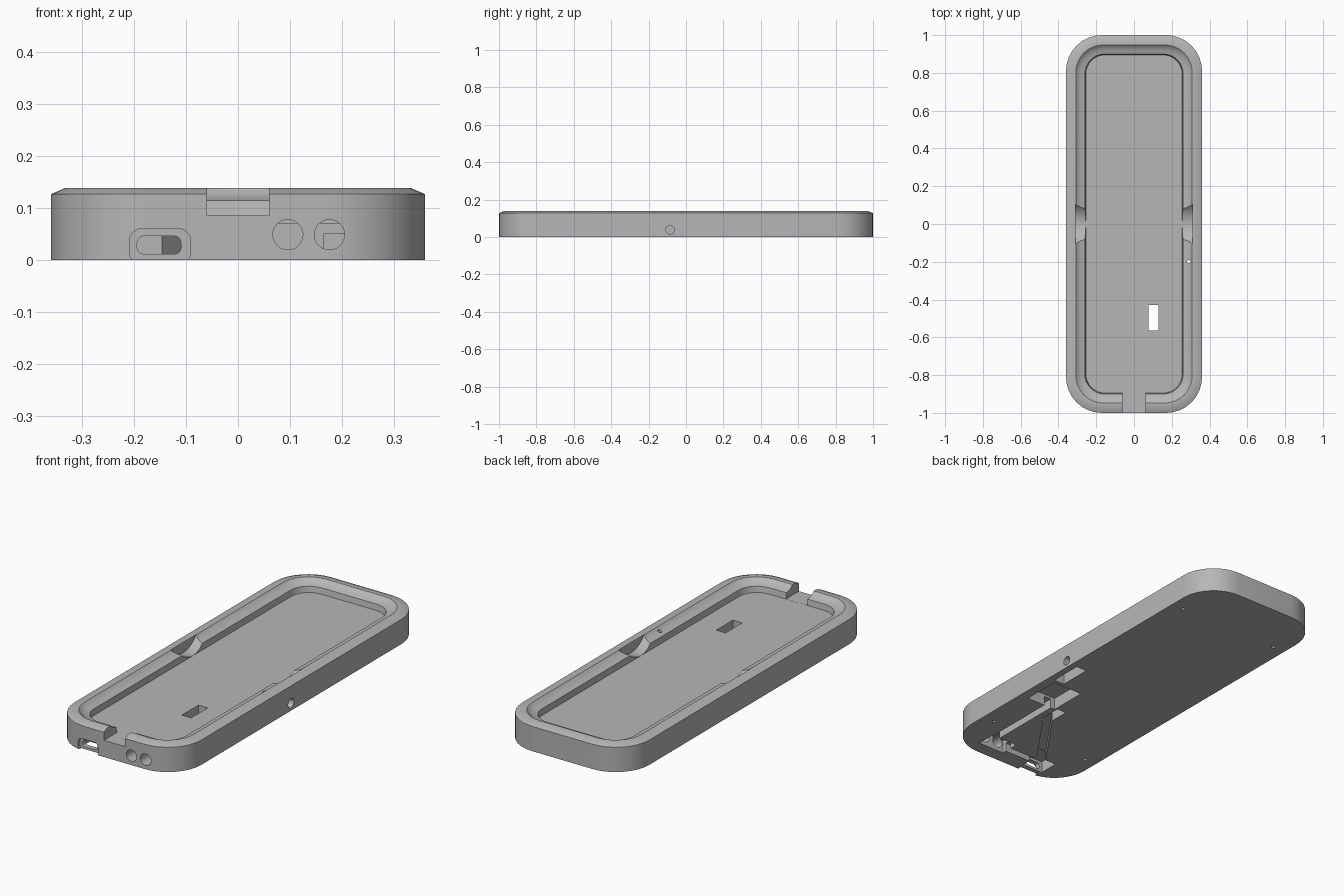
import bpy, bmesh, math
from mathutils import Vector

default = bpy.data.objects.get("Cube")
if default:
    bpy.data.objects.remove(default, do_unlink=True)

grey = bpy.data.materials.new("plain grey")
grey.use_nodes = True
colour = (0.47, 0.47, 0.47, 1)
grey.diffuse_color = colour
grey.node_tree.nodes["Principled BSDF"].inputs["Base Color"].default_value = colour


def rounded(cx, cy, hw, hh, r, steps=8):
    """Rounded rectangle outline, counter-clockwise."""
    pts = []
    for k, (sx, sy) in enumerate([(1, 1), (-1, 1), (-1, -1), (1, -1)]):
        for i in range(steps + 1):
            a = (k + i / steps) * math.pi / 2
            pts.append((cx + sx * (hw - r) + r * math.cos(a),
                        cy + sy * (hh - r) + r * math.sin(a)))
    return pts


def circle(cx, cy, r, n=24):
    return [(cx + r * math.cos(i * math.tau / n), cy + r * math.sin(i * math.tau / n))
            for i in range(n)]


def rect(x0, x1, y0, y1):
    return [(x0, y0), (x1, y0), (x1, y1), (x0, y1)]


def channel(a, b, width):
    """Straight channel outline between two plan points."""
    a, b = Vector(a), Vector(b)
    side = (b - a).orthogonal().normalized() * width / 2
    return [tuple(p) for p in (a - side, b - side, b + side, a + side)]


def loft(name, rings):
    bm = bmesh.new()
    loops = [[bm.verts.new(p) for p in ring] for ring in rings]
    n = len(loops[0])
    for lo, hi in zip(loops, loops[1:]):
        for i in range(n):
            bm.faces.new((lo[i], lo[(i + 1) % n], hi[(i + 1) % n], hi[i]))
    bm.faces.new(loops[0][::-1])
    bm.faces.new(loops[-1])
    bmesh.ops.recalc_face_normals(bm, faces=bm.faces)
    mesh = bpy.data.meshes.new(name)
    bm.to_mesh(mesh)
    bm.free()
    mesh.materials.append(grey)
    obj = bpy.data.objects.new(name, mesh)
    bpy.context.collection.objects.link(obj)
    return obj


def cut(outline, lo, hi, axis="z"):
    """Subtract an outline extruded along an axis from the tray."""
    place = {"z": lambda u, v, w: (u, v, w),
             "y": lambda u, v, w: (u, w, v),
             "x": lambda u, v, w: (w, u, v)}[axis]
    cutter = loft("cutter", [[place(u, v, w) for u, v in outline] for w in (lo, hi)])
    cutter.hide_render = True
    mod = tray.modifiers.new("cut", "BOOLEAN")
    mod.operation = "DIFFERENCE"
    mod.solver = "EXACT"
    mod.object = cutter
    graph = bpy.context.evaluated_depsgraph_get()
    result = bpy.data.meshes.new_from_object(tray.evaluated_get(graph))
    tray.modifiers.clear()
    tray.data = result
    bpy.data.objects.remove(cutter, do_unlink=True)


# Tray: outer wall, chamfered rim, stepped ledge and sunken floor (inset, height)
FLOOR = 0.085
profile = [(0, 0), (0, 0.127), (0.028, 0.139), (0.052, 0.139), (0.064, 0.128),
           (0.078, 0.121), (0.1, 0.115), (0.105, FLOOR)]
tray = loft("tray", [[(x, y, z) for x, y in
                      rounded(0, 0, 0.36 - d, 1 - d, 0.19 - 0.85 * d)] for d, z in profile])

# Cable notch in the front rim and finger scoops in both sides
cut(rect(-0.06, 0.06, -1.1, -0.85), FLOOR + 0.0004, 0.2)
for lo, hi in ((0.2, 0.31), (-0.31, -0.2)):
    cut(circle(0, 0.216, 0.13, 48), lo, hi, "x")

# Underside pockets and wiring channels
cut(rect(0.06, 0.21, -0.93, -0.83), -0.1, 0.07)
cut(rect(-0.21, -0.09, -0.955, -0.85), -0.1, 0.06)
cut(rect(0.14, 0.31, -0.44, -0.24), -0.1, 0.062)
cut(rect(0.265, 0.325, -0.22, -0.05), -0.1, 0.066)
cut(channel((0.185, -0.42), (0.185, -0.85), 0.04), -0.1, 0.05)
cut(channel((0.09, -0.89), (-0.12, -0.89), 0.035), -0.1, 0.045)
cut(channel((0.1, -0.54), (-0.14, -0.88), 0.045), -0.1, 0.047)

# Connector slot and pin hole through the floor
cut(rect(0.077, 0.13, -0.565, -0.43), -0.1, 0.12)
cut(circle(0.29, -0.2, 0.009, 12), -0.1, 0.2)

# Charging port recess and opening, twin jack holes, side button hole
cut(rounded(-0.15, 0.026, 0.059, 0.035, 0.025), -1.1, -0.98, "y")
cut(rounded(-0.152, 0.029, 0.042, 0.017, 0.012), -1.1, -0.93, "y")
for x in (0.096, 0.176):
    cut(circle(x, 0.049, 0.029), -1.1, -0.9, "y")
cut(circle(-0.085, 0.038, 0.023), 0.3, 0.45, "x")

# Screw holes near the corners of the underside
for x in (-0.29, 0.29):
    for y in (-0.72, 0.72):
        cut(circle(x, y, 0.01, 12), -0.1, 0.06)

bpy.ops.object.select_all(action="DESELECT")
tray.select_set(True)
bpy.context.view_layer.objects.active = tray
bpy.ops.object.shade_smooth_by_angle(angle=math.radians(30))
